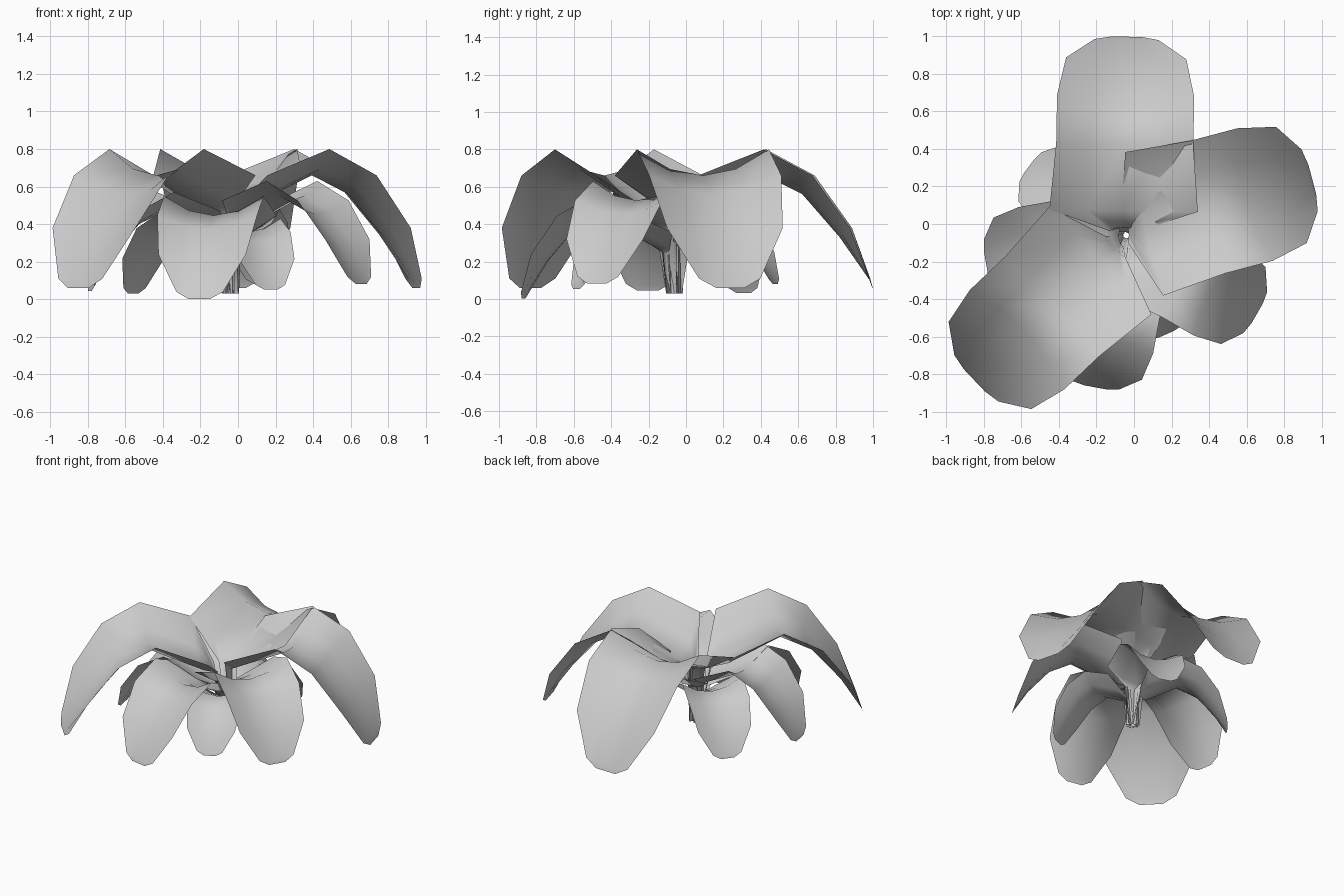
import bpy, math
from mathutils import Vector

if "Cube" in bpy.data.objects:
    bpy.data.objects.remove(bpy.data.objects["Cube"])

STEM = Vector((-0.04, -0.06, 0))
PEAK = 0.80
# Blade rows of a full-size leaf: reach, edge height, half width, cup depth (down), cup depth (inward)
ROWS = [
    (0.05, 0.46, 0.075, 0.03, -0.02),
    (0.16, 0.66, 0.395, 0.17, 0.0),
    (0.51, 0.80, 0.365, 0.14, 0.0),
    (0.77, 0.66, 0.365, 0.10, 0.06),
    (0.97, 0.38, 0.32, 0.05, 0.06),
    (1.07, 0.11, 0.17, 0.01, 0.0),
    (1.085, 0.06, 0.08, 0.0, 0.0),
]
COLS = [-1, -0.5, 0, 0.5, 1]


def leaf(name, angle, size, peak, cx=-0.05, cy=-0.08):
    """One drooping cupped blade with its channelled stalk."""
    a = math.radians(angle)
    out = Vector((math.cos(a), math.sin(a), 0))
    side = Vector((-math.sin(a), math.cos(a), 0))
    centre = Vector((cx, cy, 0))
    rows = [(STEM, 0.035, 0.03, 0.03, 0.0, 0.02)]
    for r, z, w, down, inward in ROWS:
        rows.append((centre, r * size, peak + (z - PEAK) * size,
                     w * size, down * size, inward * size))
    verts, faces = [], []
    n = len(COLS)
    for c, r, z, w, down, inward in rows:
        for t in COLS:
            cup = 1 - t * t
            p = c + out * (r - inward * cup) + side * (w * t)
            p.z = z - down * cup
            verts.append(p)
    for i in range(len(rows) - 1):
        for j in range(n - 1):
            k = i * n + j
            faces.append((k + 1, k + n + 1, k + n, k))
    mesh = bpy.data.meshes.new(name)
    mesh.from_pydata(verts, [], faces)
    mesh.polygons.foreach_set("use_smooth", [True] * len(faces))
    mesh.update()
    ob = bpy.data.objects.new(name, mesh)
    bpy.context.collection.objects.link(ob)
    return ob


# Three large top leaves
leaf("large_leaf_back", 89, 1.0, 0.80, -0.058, -0.088)
leaf("large_leaf_left", 223.5, 1.0, 0.80, -0.063, -0.085)
leaf("large_leaf_right", 14.8, 1.0, 0.80, -0.10, -0.04)

# Three medium leaves below
leaf("medium_leaf_front", 259.5, 0.74, 0.55, -0.06, -0.08)
leaf("medium_leaf_right", -30, 0.74, 0.63, -0.04, -0.075)
leaf("medium_leaf_left", 190, 0.71, 0.57, -0.03, -0.07)

# Three small lowest leaves
leaf("small_leaf_left", 143, 0.58, 0.46, -0.055, -0.07)
leaf("small_leaf_front", -66, 0.51, 0.43)
leaf("small_leaf_back", 72, 0.54, 0.48)
